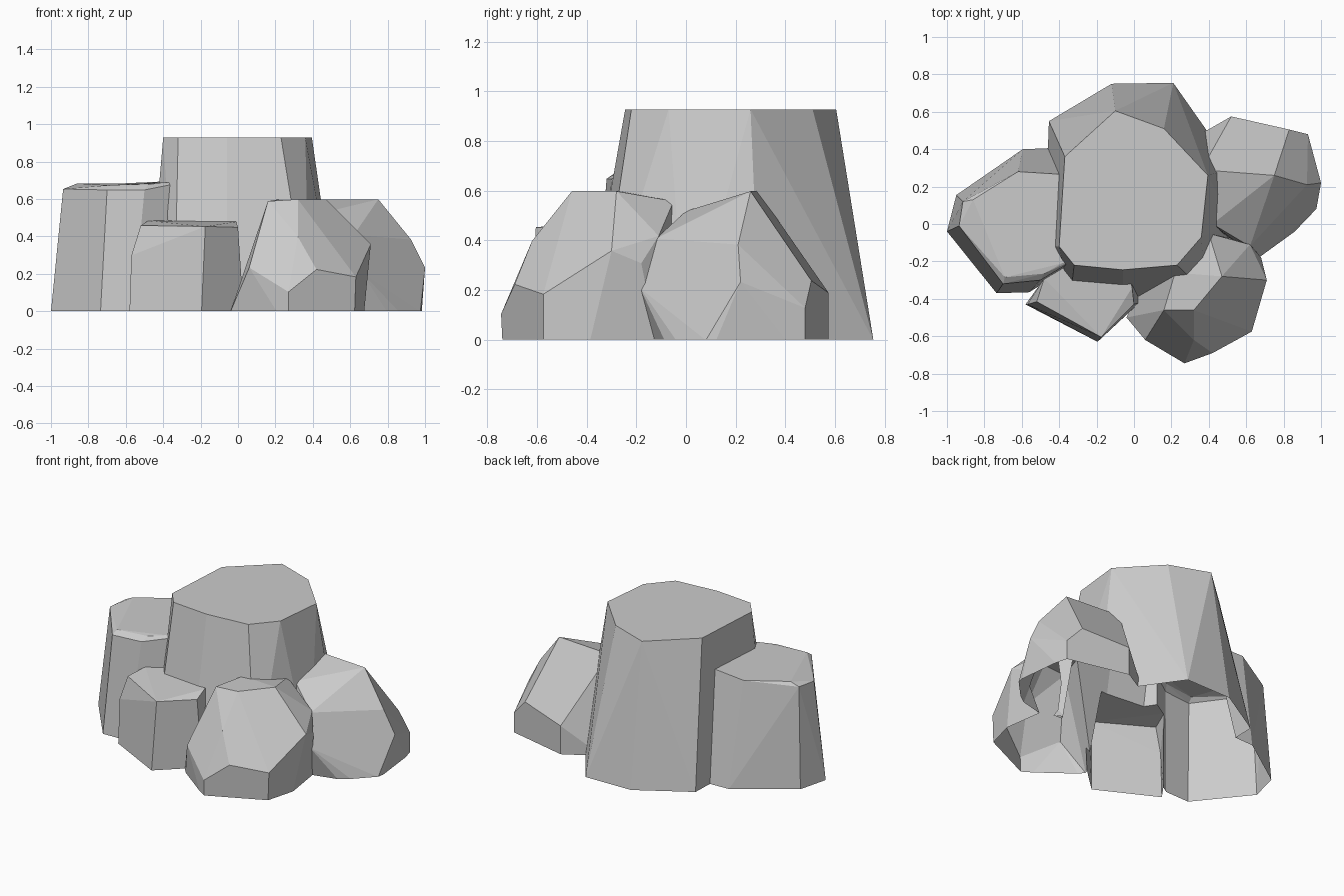
import bpy, bmesh

if "Cube" in bpy.data.objects:
    bpy.data.objects.remove(bpy.data.objects["Cube"])


def rock(name, upper, base):
    """Faceted convex boulder: upper corners plus a ground outline, sunk below z=0."""
    bm = bmesh.new()
    for p in upper:
        bm.verts.new(p)
    for x, y in base:
        bm.verts.new((x, y, 0))
        bm.verts.new((x, y, -0.1))
    res = bmesh.ops.convex_hull(bm, input=bm.verts)
    junk = [v for v in bm.verts if not v.link_faces]
    bmesh.ops.delete(bm, geom=junk, context='VERTS')
    bmesh.ops.recalc_face_normals(bm, faces=bm.faces)
    me = bpy.data.meshes.new(name)
    bm.to_mesh(me)
    bm.free()
    ob = bpy.data.objects.new(name, me)
    bpy.context.collection.objects.link(ob)
    return ob


# Tall flat-topped centre boulder
centre = rock("rock_cluster",
    [(x, y, 0.93) for x, y in [(-.40, -.12), (-.37, .36), (-.10, .605), (.16, .51),
     (.395, .26), (.36, -.07), (.23, -.22), (-.06, -.245), (-.32, -.22)]],
    [(-.48, -.13), (-.455, .55), (-.12, .75), (.21, .755), (.53, .30),
     (.53, 0), (.38, -.36), (-.06, -.41), (-.34, -.39)])

# Left column with slightly bevelled top
left = rock("left_rock",
    [(-.935, -.01, .655), (-.915, .12, .66), (-.86, .13, .685), (-.62, .28, .685),
     (-.30, .26, .70), (-.30, -.18, .69), (-.385, -.21, .69), (-.48, -.265, .68),
     (-.69, -.285, .675), (-.70, -.32, .65), (-.50, -.30, .65)],
    [(-1, -.04), (-.95, .155), (-.595, .40), (-.35, .41),
     (-.30, -.20), (-.56, -.365), (-.735, -.37)])

# Low front block
front = rock("front_rock",
    [(-.52, -.415, .46), (-.175, -.605, .455), (0, -.43, .45), (-.01, -.34, .48),
     (-.05, -.18, .49), (-.39, -.18, .49), (-.48, -.29, .485), (-.57, -.43, .30)],
    [(-.58, -.43), (-.195, -.63), (.03, -.42), (0, -.18), (-.40, -.18)])

# Many-sided boulder at front right
front_right = rock("front_right_rock",
    [(.16, -.46, .59), (.32, -.46, .60), (.47, -.28, .60), (.32, -.62, .40),
     (.42, -.69, .225), (.27, -.745, .105), (.06, -.62, .235), (.71, -.30, .36),
     (.63, -.575, .185), (.68, -.18, .31), (.62, -.11, .42), (.40, -.05, .56),
     (.22, -.26, .60)],
    [(-.04, -.50), (.27, -.735), (.62, -.575), (.665, -.41), (.62, -.10), (.1, -.1)])

# Sloping boulder at right
right = rock("right_rock",
    [(.75, .26, .60), (.36, .29, .60), (.925, .21, .385), (1, .22, .235),
     (.93, .48, .13), (.83, .505, .24), (.52, .575, .19), (.62, -.12, .41),
     (.66, -.185, .21), (.42, .0, .52)],
    [(.93, .48), (.52, .575), (.30, .45), (.975, .08), (.86, -.04), (.62, -.10), (.4, 0)])

# Merge into one outer shell
parts = [left, front, front_right, right]
for p in parts:
    m = centre.modifiers.new("join", 'BOOLEAN')
    m.operation = 'UNION'
    m.solver = 'EXACT'
    m.object = p
dg = bpy.context.evaluated_depsgraph_get()
shell = bpy.data.meshes.new_from_object(centre.evaluated_get(dg))
centre.modifiers.clear()
centre.data = shell
for p in parts:
    bpy.data.objects.remove(p)

# Cut at the ground, leaving the underside open
bm = bmesh.new()
bm.from_mesh(shell)
bmesh.ops.bisect_plane(bm, geom=bm.verts[:] + bm.edges[:] + bm.faces[:],
                       plane_co=(0, 0, 0.002), plane_no=(0, 0, 1), clear_inner=True)
for v in bm.verts:
    v.co.z -= 0.002
bmesh.ops.dissolve_limit(bm, angle_limit=0.1, verts=bm.verts, edges=bm.edges)
bm.to_mesh(shell)
bm.free()
